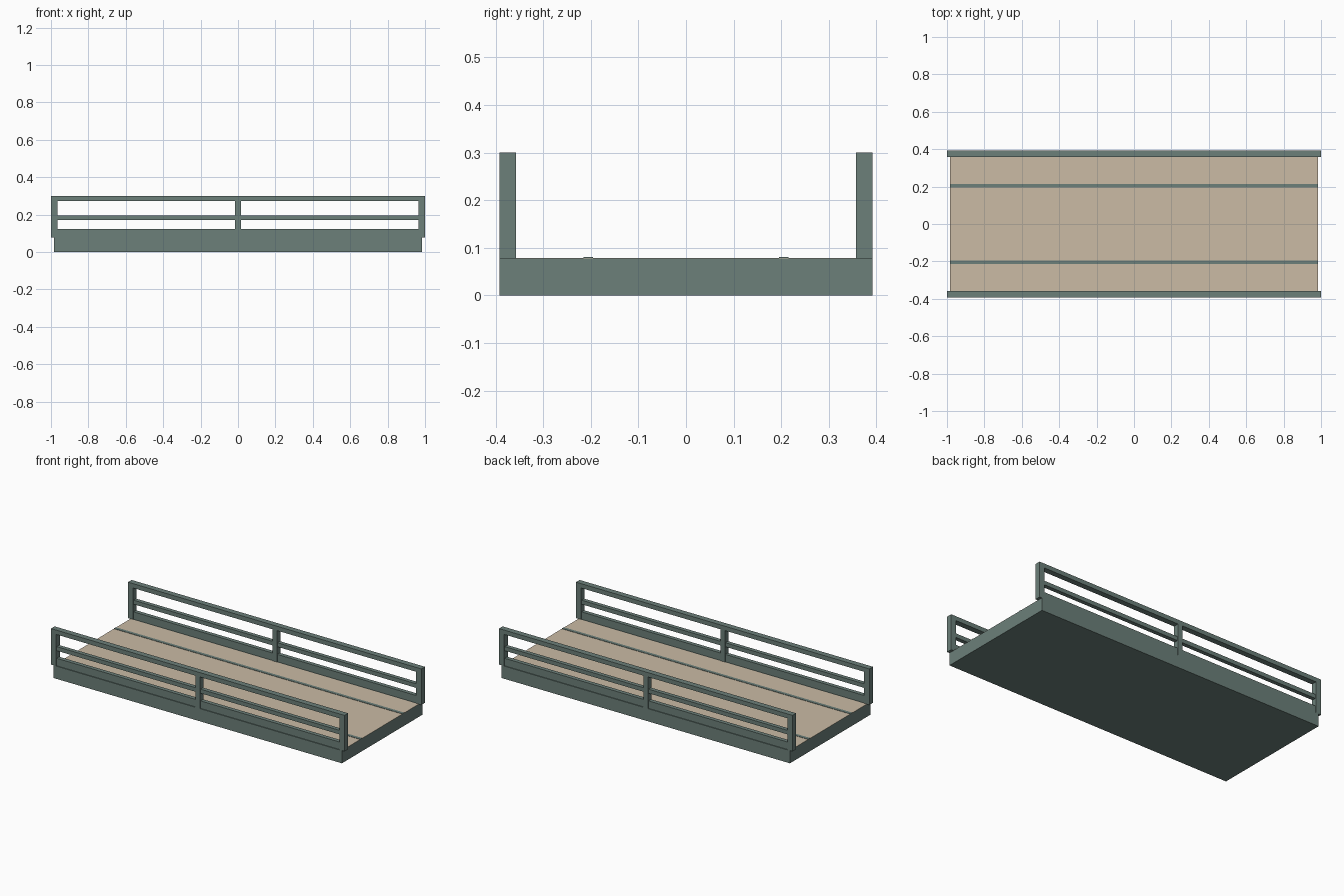
import bpy
import bmesh
from mathutils import Matrix, Vector

if "Cube" in bpy.data.objects:
    bpy.data.objects.remove(bpy.data.objects["Cube"])


def material(name, rgb):
    m = bpy.data.materials.new(name)
    m.diffuse_color = (*rgb, 1.0)
    m.use_nodes = True
    m.node_tree.nodes["Principled BSDF"].inputs["Base Color"].default_value = m.diffuse_color
    return m


GREEN = material("grey_green_paint", (0.150, 0.215, 0.193))
TAN = material("tan_deck", (0.597, 0.497, 0.376))


def box(name, x, y, z, mat):
    """Box from (min, max) pairs on each axis."""
    lo, hi = (Vector(p) for p in zip(x, y, z))
    bm = bmesh.new()
    bmesh.ops.create_cube(bm, size=1.0, matrix=Matrix.Translation((lo + hi) / 2)
                          @ Matrix.Diagonal((*(hi - lo), 1.0)))
    mesh = bpy.data.meshes.new(name)
    bm.to_mesh(mesh)
    bm.free()
    mesh.materials.append(mat)
    ob = bpy.data.objects.new(name, mesh)
    bpy.context.collection.objects.link(ob)
    return ob


L, W, DECK, TOP = 0.983, 0.392, 0.078, 0.30
INNER = 0.357                 # inner face of the railings
POST, MID = 0.035, 0.015      # end post width, half width of centre post
INSET = 0.005                 # infill rails sit slightly inside the frame

# Base slab and deck surface
box("base", (-L, L), (-W, W), (0, DECK), GREEN)
box("deck", (-L, L), (-INNER, INNER), (DECK, DECK + 0.001), TAN)

for side, s in (("front", -1), ("back", 1)):
    def span(a, b):
        return tuple(sorted((s * a, s * b)))

    # Raised strip along the deck
    box(f"{side}_deck_strip", (-L, L), span(0.195, 0.215), (DECK, 0.081), GREEN)

    # Railing frame
    frame, infill = span(INNER, W), span(INNER + INSET, W - INSET)
    box(f"{side}_top_rail", (-1, 1), frame, (0.273, TOP), GREEN)
    box(f"{side}_left_post", (-1, -1 + POST), frame, (DECK, 0.273), GREEN)
    box(f"{side}_right_post", (1 - POST, 1), frame, (DECK, 0.273), GREEN)
    box(f"{side}_centre_post", (-MID, MID), frame, (DECK, 0.273), GREEN)

    # Infill rails in each bay
    for bay, x in (("left", (-1 + POST, -MID)), ("right", (MID, 1 - POST))):
        box(f"{side}_{bay}_middle_rail", x, infill, (0.171, 0.196), GREEN)
        box(f"{side}_{bay}_bottom_rail", x, infill, (DECK, 0.124), GREEN)
